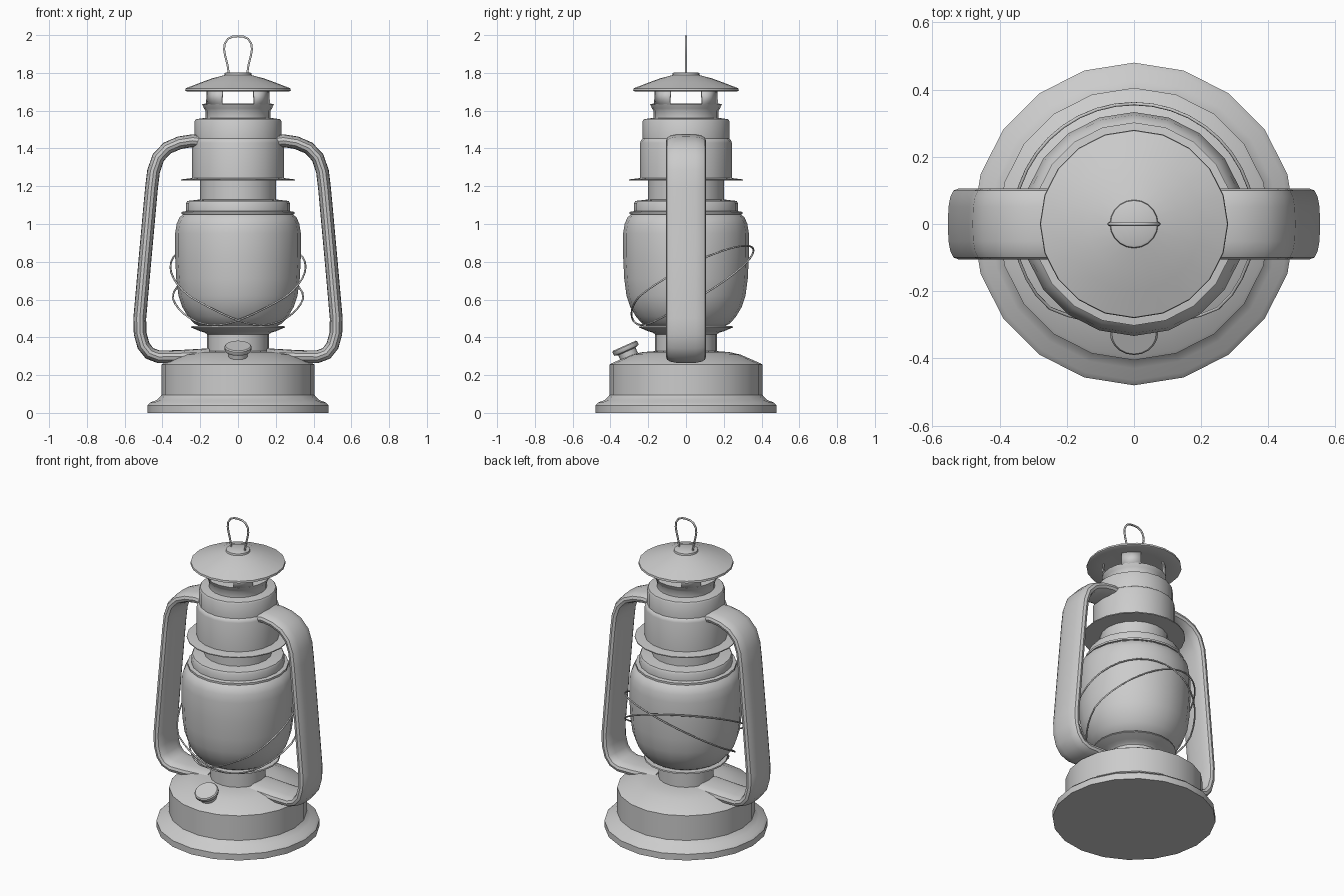
import bpy, bmesh, math
from math import sin, cos, pi, radians
from mathutils import Vector

if "Cube" in bpy.data.objects:
    bpy.data.objects.remove(bpy.data.objects["Cube"])

SIDES = 20


def finish(bm, name, angle=35):
    bmesh.ops.recalc_face_normals(bm, faces=bm.faces)
    me = bpy.data.meshes.new(name)
    bm.to_mesh(me)
    bm.free()
    ob = bpy.data.objects.new(name, me)
    bpy.context.collection.objects.link(ob)
    bpy.ops.object.select_all(action='DESELECT')
    ob.select_set(True)
    bpy.context.view_layer.objects.active = ob
    bpy.ops.object.shade_smooth_by_angle(angle=radians(angle))
    return ob


def lathe(name, profile, sides=SIDES, turn=0.0, keep=None, caps=True):
    """Revolve (radius, z) points about z; keep(i) selects which columns get faces."""
    bm = bmesh.new()
    rings = [[bm.verts.new((r * cos(2 * pi * i / sides + turn), r * sin(2 * pi * i / sides + turn), z))
              for i in range(sides)] for r, z in profile]
    for a, b in zip(rings, rings[1:]):
        for i in range(sides):
            if keep is None or keep(i):
                j = (i + 1) % sides
                bm.faces.new((a[i], a[j], b[j], b[i]))
    if caps:
        bm.faces.new(rings[0])
        bm.faces.new(rings[-1])
    bmesh.ops.delete(bm, geom=[v for v in bm.verts if not v.link_faces], context='VERTS')
    return finish(bm, name)


def wire(name, pts, radius, closed=False):
    cu = bpy.data.curves.new(name, 'CURVE')
    cu.dimensions = '3D'
    cu.bevel_depth = radius
    cu.bevel_resolution = 1
    cu.use_fill_caps = True
    sp = cu.splines.new('POLY')
    sp.points.add(len(pts) - 1)
    for p, co in zip(sp.points, pts):
        p.co = (*co, 1)
    sp.use_cyclic_u = closed
    ob = bpy.data.objects.new(name, cu)
    bpy.context.collection.objects.link(ob)
    return ob


# Fuel tank base with neck and flared burner plate
lathe("tank_base", [(.48, 0), (.48, .04), (.465, .055), (.43, .068), (.405, .095), (.405, .255),
                    (.395, .262), (.29, .308), (.23, .322), (.163, .327)])
lathe("burner_neck", [(.163, .31), (.163, .415), (.175, .425), (.20, .432), (.248, .452),
                      (.246, .46), (.19, .46)])

# Globe
lathe("globe", [(.20, .455), (.235, .475), (.265, .51), (.295, .56), (.315, .62), (.327, .71),
                (.333, .83), (.333, .95), (.325, 1.0), (.31, 1.035), (.285, 1.055)])

# Globe collar and upper neck
lathe("globe_collar", [(.28, 1.05), (.298, 1.052), (.298, 1.064), (.275, 1.068), (.275, 1.11),
                       (.268, 1.122), (.20, 1.13), (.20, 1.24)])

# Drip disc and air chamber
lathe("drip_disc", [(.302, 1.230), (.302, 1.236), (.245, 1.243), (.2, 1.243)])
lathe("air_chamber", [(.243, 1.238), (.243, 1.43), (.238, 1.445), (.229, 1.452), (.229, 1.545),
                      (.223, 1.555), (.172, 1.562), (.172, 1.60), (.18, 1.612), (.19, 1.635), (.175, 1.637)])

# Vented chimney: four windows between four posts
posts = lathe("chimney_posts", [(.19, 1.632), (.186, 1.715)], turn=radians(9),
              keep=lambda i: (i + 2) % 5 > 2, caps=False)
posts.modifiers.new("thickness", 'SOLIDIFY').thickness = .008

# Conical hood
lathe("hood", [(.18, 1.71), (.272, 1.702), (.28, 1.706), (.278, 1.718), (.2, 1.748), (.14, 1.77),
               (.072, 1.788), (.07, 1.799), (.064, 1.802)])

# Hanging loop
half = [(.048, 1.79), (.055, 1.84), (.068, 1.89), (.074, 1.925), (.07, 1.955), (.054, 1.98), (.029, 1.992)]
loop = half + [(0, 1.994)] + [(-x, z) for x, z in reversed(half)]
wire("hanging_loop", [(x, 0, z) for x, z in loop], .006)

# Two tilted guard wires around the globe
for name, tilt in (("guard_wire_a", 62), ("guard_wire_b", 118)):
    pts = []
    for i in range(40):
        t = 2 * pi * i / 40
        z = .675 + .21 * cos(t - radians(tilt))
        r = min(.358, .265 + (z - .465) * .6)
        pts.append((r * cos(t), r * sin(t), z))
    wire(name, pts, .005, True)

# Side tubes: rounded flat section swept along a path, mirrored
path = [(.16, 1.43), (.24, 1.441), (.31, 1.43), (.375, 1.402), (.422, 1.352), (.447, 1.28), (.458, 1.19),
        (.49, .84), (.520, .50), (.518, .42), (.50, .355), (.468, .315), (.42, .297), (.32, .298), (.15, .308)]
path = [Vector((x, 0, z)) for x, z in path]
bm = bmesh.new()
rings = []
for k, p in enumerate(path):
    d = (path[min(k + 1, len(path) - 1)] - path[max(k - 1, 0)]).normalized()
    n = Vector((d.z, 0, -d.x))
    ring = []
    for i in range(16):
        c, s = cos(2 * pi * i / 16), sin(2 * pi * i / 16)
        y = .106 * math.copysign(abs(c) ** .75, c)
        h = .034 * math.copysign(abs(s) ** .75, s)
        ring.append(bm.verts.new(p + n * h + Vector((0, y, 0))))
    rings.append(ring)
for a, b in zip(rings, rings[1:]):
    for i in range(16):
        j = (i + 1) % 16
        bm.faces.new((a[i], a[j], b[j], b[i]))
bm.faces.new(rings[0])
bm.faces.new(rings[-1])
tubes = finish(bm, "side_tubes", 40)
tubes.modifiers.new("mirror", 'MIRROR').use_axis[0] = True

# Tilted filler cap at the front
cap = lathe("filler_cap", [(.05, -.07), (.05, -.005), (.068, 0), (.072, .008), (.072, .022), (.066, .028)])
cap.location = (0, -.315, .33)
cap.rotation_euler = (radians(24), 0, 0)
